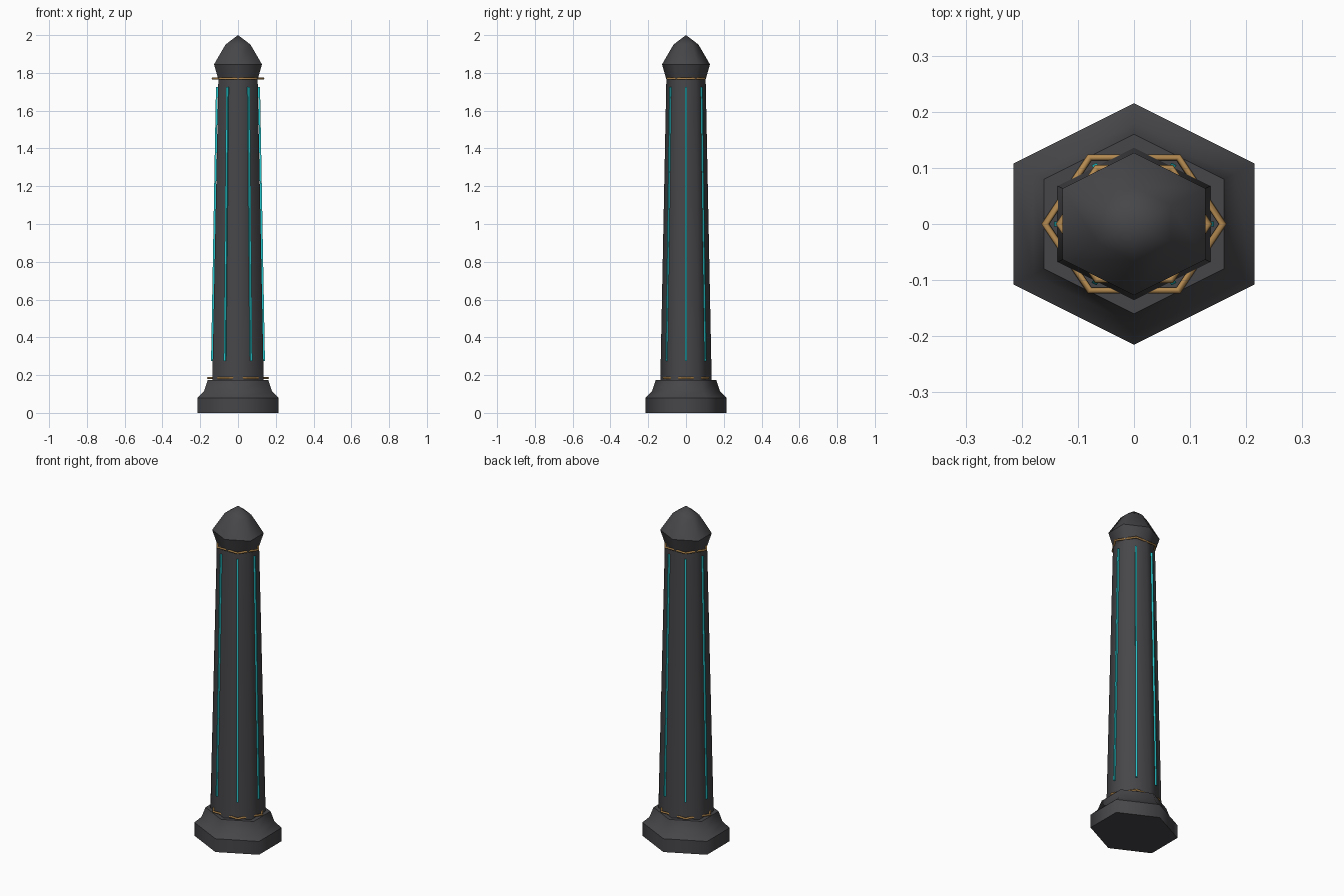
import bpy, bmesh, math
from mathutils import Vector

if "Cube" in bpy.data.objects:
    bpy.data.objects.remove(bpy.data.objects["Cube"])

K = 1 / math.cos(math.radians(30))   # hexagons are stretched in x to a square footprint


def material(name, rgb):
    m = bpy.data.materials.new(name)
    m.diffuse_color = (*rgb, 1)
    m.use_nodes = True
    m.node_tree.nodes["Principled BSDF"].inputs["Base Color"].default_value = m.diffuse_color
    return m


stone = material("dark stone", (0.062, 0.062, 0.068))
gold = material("aged gold", (0.45, 0.25, 0.08))
cyan = material("glowing cyan", (0.02, 0.58, 0.62))


def finish(name, bm, mat, smooth=None):
    bmesh.ops.recalc_face_normals(bm, faces=bm.faces)
    me = bpy.data.meshes.new(name)
    bm.to_mesh(me)
    bm.free()
    ob = bpy.data.objects.new(name, me)
    bpy.context.collection.objects.link(ob)
    me.materials.append(mat)
    if smooth:
        bpy.ops.object.select_all(action='DESELECT')
        ob.select_set(True)
        bpy.context.view_layer.objects.active = ob
        bpy.ops.object.shade_smooth_by_angle(angle=math.radians(smooth))
    return ob


def hex_lathe(name, profile, mat):
    """Closed six-sided stack of rings from (radius, height) pairs."""
    bm = bmesh.new()
    rings = []
    for r, z in profile:
        if r == 0:
            rings.append([bm.verts.new((0, 0, z))] * 6)
        else:
            angs = [math.radians(90 + 60 * i) for i in range(6)]
            rings.append([bm.verts.new((K * r * math.cos(a), r * math.sin(a), z)) for a in angs])
    for lo, hi in zip(rings, rings[1:]):
        for i in range(6):
            j = (i + 1) % 6
            bm.faces.new(dict.fromkeys((lo[i], lo[j], hi[j], hi[i])))
    for ring, (r, z) in ((rings[0], profile[0]), (rings[-1], profile[-1])):
        if r:
            bm.faces.new(ring)
    return finish(name, bm, mat, 66)


# Stone body
hex_lathe("plinth", [(0.215, 0), (0.215, 0.08)], stone)
hex_lathe("base_flare", [(0.215, 0.08), (0.18, 0.115), (0.16, 0.175)], stone)
hex_lathe("shaft", [(0.136, 0.17), (0.104, 1.77)], stone)
hex_lathe("capital", [(0.104, 1.765), (0.127, 1.845)], stone)
hex_lathe("pointed_cap", [(0.127, 1.845), (0.066, 1.95), (0, 2.0)], stone)


# Gold bands, turned so their corners sit over the shaft faces
def band(name, radius, z, minor=0.006, n=6):
    bm = bmesh.new()
    rows = []
    for i in range(6):
        a = math.radians(60 * i)
        row = []
        for k in range(n):
            b = 2 * math.pi * k / n
            r = radius + minor * math.cos(b)
            row.append(bm.verts.new((K * r * math.cos(a), r * math.sin(a), z + minor * math.sin(b))))
        rows.append(row)
    for i in range(6):
        p, q = rows[i], rows[(i + 1) % 6]
        for k in range(n):
            m = (k + 1) % n
            bm.faces.new((p[k], q[k], q[m], p[m]))
    finish(name, bm, gold, 66)


band("lower_band", 0.137, 0.185)
band("upper_band", 0.115, 1.77)

# Glowing strips up the middle of each shaft face
for i in range(6):
    a = math.radians(60 * i)
    out = Vector((math.cos(a), math.sin(a), 0))
    side = Vector((-math.sin(a), math.cos(a), 0))
    bm = bmesh.new()
    bmesh.ops.create_cube(bm, size=1)
    for v in bm.verts:
        top = v.co.z > 0
        p = out * ((0.0965 if top else 0.119) + v.co.x * 0.009) + side * (v.co.y * 0.009)
        v.co = (K * p.x, p.y, 1.725 if top else 0.275)
    finish(f"light_strip_{i + 1}", bm, cyan)
